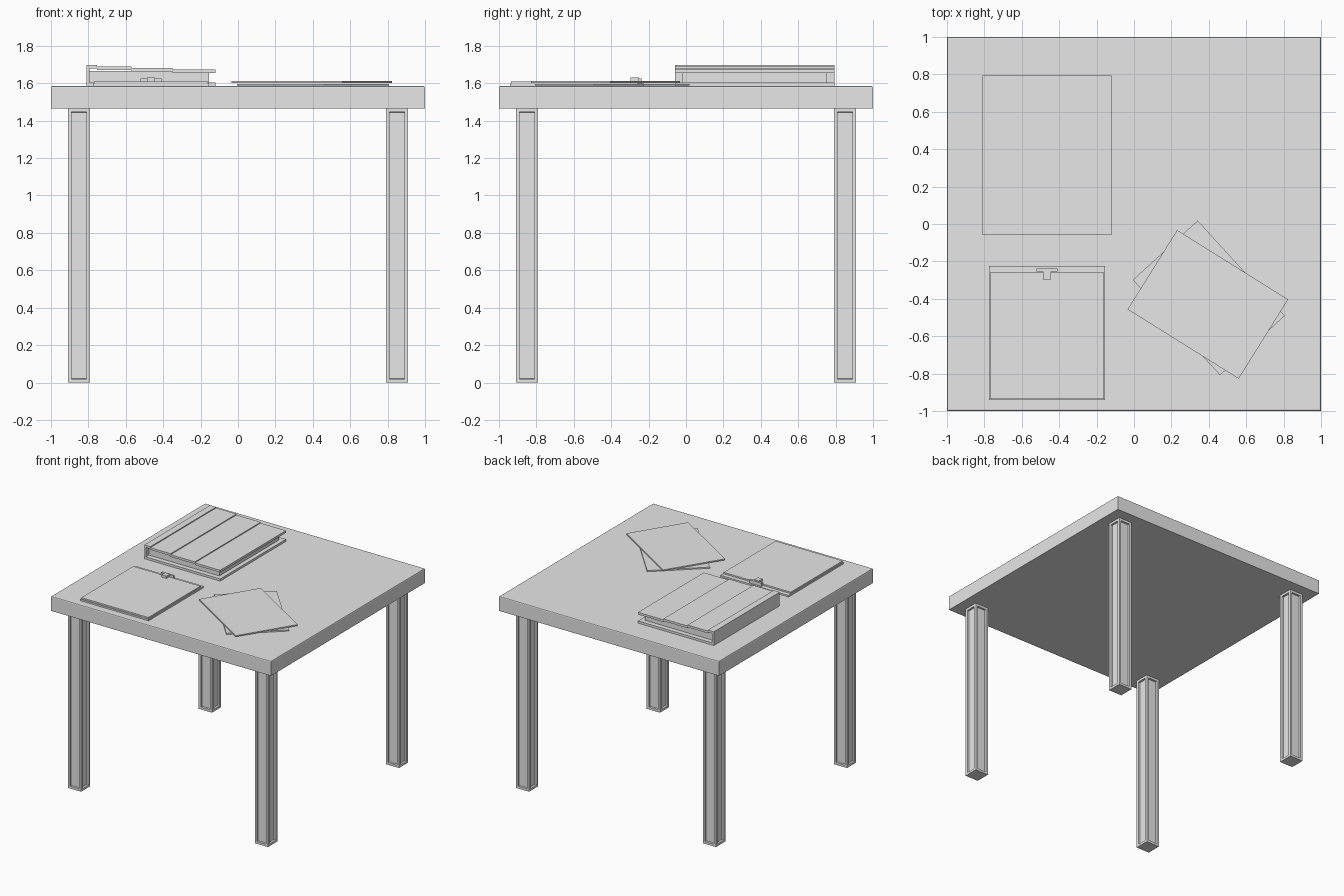
import bpy, bmesh, math
from mathutils import Matrix

cube = bpy.data.objects.get("Cube")
if cube:
    bpy.data.objects.remove(cube, do_unlink=True)

GREY = (0.8, 0.8, 0.8, 1)
grey = bpy.data.materials.new("plain grey")
grey.use_nodes = True
grey.diffuse_color = GREY
grey.node_tree.nodes["Principled BSDF"].inputs["Base Color"].default_value = GREY

TABLE_TOP = 1.585
LEG_TOP = 1.465


def finish(name, bm):
    mesh = bpy.data.meshes.new(name)
    bm.to_mesh(mesh)
    bm.free()
    mesh.materials.append(grey)
    obj = bpy.data.objects.new(name, mesh)
    bpy.context.collection.objects.link(obj)
    return obj


def box_mesh(x, y, z):
    """Box from (min, max) ranges on each axis."""
    bm = bmesh.new()
    bmesh.ops.create_cube(bm, size=1)
    ranges = (x, y, z)
    for v in bm.verts:
        v.co = [(a + b) / 2 + c * (b - a) for c, (a, b) in zip(v.co, ranges)]
    return bm


def box(name, x, y, z):
    return finish(name, box_mesh(x, y, z))


# Table top with a small bevel on its upper rim
bm = box_mesh((-1, 1), (-1, 1), (LEG_TOP, TABLE_TOP))
rim = [e for e in bm.edges if all(v.co.z > TABLE_TOP - 0.01 for v in e.verts)]
bmesh.ops.bevel(bm, geom=rim, offset=0.008, segments=2, profile=0.5, affect='EDGES')
finish("table_top", bm)

# Legs with a sunken panel on each of the four sides
for side_x, x in (("left", 0.85), ("right", -0.85)):
    for side_y, y in (("front", -0.85), ("back", 0.85)):
        bm = box_mesh((x - 0.06, x + 0.06), (y - 0.06, y + 0.06), (0, LEG_TOP))
        sides = [f for f in bm.faces if abs(f.normal.z) < 0.5]
        bmesh.ops.inset_individual(bm, faces=sides, thickness=0.027)
        bmesh.ops.inset_individual(bm, faces=sides, thickness=0.002, depth=-0.015)
        finish(f"{side_y}_{side_x}_leg", bm)

# Binder: lower cover, spine, page block and stepped upper cover
BINDER_Y = (-0.06, 0.795)
box("binder_lower_cover", (-0.81, -0.12), BINDER_Y, (TABLE_TOP, 1.603))
box("binder_spine", (-0.81, -0.795), BINDER_Y, (1.603, 1.685))
box("binder_pages", (-0.795, -0.155), (-0.02, 0.755), (1.603, 1.665))
steps = (-0.81, -0.755, -0.57, -0.35, -0.12)
tops = (1.698, 1.69, 1.682, 1.674)
for i, top in enumerate(tops):
    box(f"binder_upper_cover_{i + 1}", (steps[i], steps[i + 1]), BINDER_Y,
        (top - 0.018, top))

# Clipboard: board, sheet and T-shaped clip
box("clipboard_board", (-0.775, -0.155), (-0.94, -0.225), (TABLE_TOP, 1.598))
box("clipboard_sheet", (-0.77, -0.16), (-0.935, -0.26), (1.598, 1.61))
box("clip_bar", (-0.52, -0.41), (-0.255, -0.238), (1.598, 1.625))
box("clip_tab", (-0.487, -0.443), (-0.297, -0.25), (1.61, 1.63))

# Two loose sheets lying across each other
for name, size, centre, angle, bottom in (
        ("lower_sheet", (0.69, 0.47), (0.4, -0.395), -47.5, 1.587),
        ("upper_sheet", (0.70, 0.50), (0.395, -0.43), -32, 1.602)):
    w, d = size[0] / 2, size[1] / 2
    bm = box_mesh((-w, w), (-d, d), (0, 0.01))
    turn = Matrix.Translation((*centre, bottom)) @ Matrix.Rotation(math.radians(angle), 4, 'Z')
    bm.transform(turn)
    finish(name, bm)
